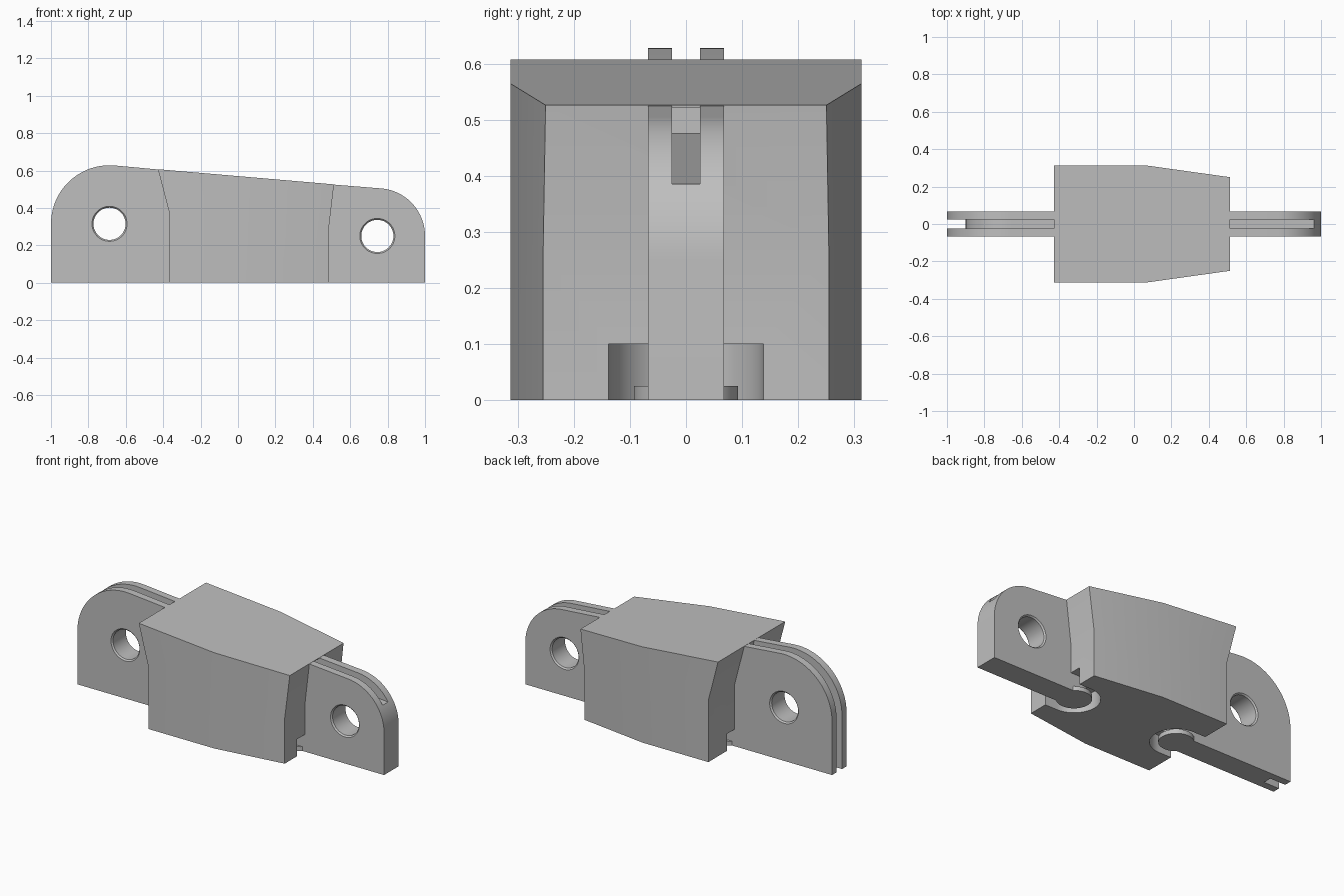
import bpy
import bmesh
from math import cos, sin, radians
from mathutils import Matrix, Vector

cube = bpy.data.objects.get("Cube")
if cube:
    bpy.data.objects.remove(cube, do_unlink=True)

grey = bpy.data.materials.new("plain_grey")
grey.use_nodes = True
GREY = (0.52, 0.52, 0.52, 1)
grey.diffuse_color = GREY
grey.node_tree.nodes["Principled BSDF"].inputs["Base Color"].default_value = GREY

PLATE = 0.068        # half thickness of the lugs
SLOT = 0.025         # half width of the top grooves
SLOPE = 0.086        # fall of the top line
REAR, FRONT = (-0.687, 0.315), (0.745, 0.25)   # hole centres (x, z)


def top(x):
    return 0.57 - SLOPE * x


def arc(centre, r, start, end, n=20):
    angles = [radians(start + (end - start) * i / n) for i in range(n + 1)]
    return [(centre[0] + r * cos(a), centre[1] + r * sin(a)) for a in angles]


def finish(name, bm):
    bmesh.ops.recalc_face_normals(bm, faces=bm.faces)
    mesh = bpy.data.meshes.new(name)
    bm.to_mesh(mesh)
    bm.free()
    mesh.materials.append(grey)
    obj = bpy.data.objects.new(name, mesh)
    bpy.context.collection.objects.link(obj)
    return obj


def extrude(bm, points, a, b, axis="y"):
    """Extrude an outline in xz along y, or in xy along z."""
    def place(u, v, w):
        return (u, w, v) if axis == "y" else (u, v, w)
    face = bm.faces.new([bm.verts.new(place(u, v, a)) for u, v in points])
    geom = bmesh.ops.extrude_face_region(bm, geom=[face])["geom"]
    shift = Vector(place(0, 0, b - a))
    for item in geom:
        if isinstance(item, bmesh.types.BMVert):
            item.co += shift


def prism(name, points, a, b, axis="y"):
    bm = bmesh.new()
    extrude(bm, points, a, b, axis)
    return finish(name, bm)


def hole_cutter(centre):
    """Bore with a small chamfer at both mouths."""
    bm = bmesh.new()
    rings = []
    for y, r in [(-0.1, 0.125), (-0.06, 0.086), (0.06, 0.086), (0.1, 0.125)]:
        rings.append([bm.verts.new((x, y, z)) for x, z in arc(centre, r, 0, 352.5, 47)])
    for lower, upper in zip(rings, rings[1:]):
        for i in range(48):
            j = (i + 1) % 48
            bm.faces.new((lower[i], lower[j], upper[j], upper[i]))
    bm.faces.new(rings[0])
    bm.faces.new(rings[-1])
    return finish("hole_cutter", bm)


def boolean(obj, other, operation="DIFFERENCE"):
    mod = obj.modifiers.new("cut", "BOOLEAN")
    mod.operation = operation
    mod.solver = "EXACT"
    mod.object = other
    bpy.context.view_layer.objects.active = obj
    bpy.ops.object.modifier_apply(modifier=mod.name)
    bpy.data.objects.remove(other, do_unlink=True)


# Centre body: side profile extruded, then tapered towards one end
bm = bmesh.new()
extrude(bm, [(-0.365, 0), (0.483, 0), (0.483, 0.27), (0.513, top(0.513)),
             (-0.428, top(-0.428)), (-0.365, 0.365)], -0.313, 0.313)
bmesh.ops.bisect_plane(bm, geom=bm.verts[:] + bm.edges[:] + bm.faces[:],
                       plane_co=(0.065, 0, 0), plane_no=(1, 0, 0))
for v in bm.verts:
    half = 0.313 - 0.14 * max(0, v.co.x - 0.065)
    v.co.y = half if v.co.y > 0 else -half
body = finish("centre_body", bm)

# U-shaped sockets under both ends of the body
SOCKETS = {1: (0.405, 0), -1: (-0.285, 0)}
for side, centre in SOCKETS.items():
    outline = [(centre[0] + side * (x - centre[0]), y)
               for x, y in arc(centre, 0.138, 90, 270, 32)]
    outline += [(side * 0.7, -0.138), (side * 0.7, 0.138)]
    boolean(body, prism("socket_cutter", outline, -0.1, 0.1, "z"))


def floor(x):
    return 0.385 - SLOPE * (x - 0.96)


# Groove running on into the body at the tapered end
boolean(body, prism("groove_cutter", [(0.7, floor(0.7)), (0.7, 0.522), (-0.09, 0.522),
                                      (-0.09, floor(-0.09))], -SLOT, SLOT))

# Tall lug, with a groove that follows its rim down to the base
x0 = SOCKETS[-1][0]
rear = prism("tall_lug", [(x0, 0), (-1, 0)] + arc(REAR, 0.313, 180, 85)
             + [(x0, top(x0) - 0.002)], -PLATE, PLATE)
boolean(rear, prism("groove_cutter", [(-1.2, -0.1), (-0.9, -0.1)] + arc(REAR, 0.213, 180, 85)
                    + [(-0.2, top(-0.2) - 0.1), (-0.2, 1), (-1.2, 1)], -SLOT, SLOT))
boolean(rear, hole_cutter(REAR))

# Short lug, with a straight groove along its top
x1 = SOCKETS[1][0]
front = prism("short_lug", [(x1, 0), (1, 0)] + arc(FRONT, 0.255, 0, 85)
              + [(x1, top(x1) - 0.002)], -PLATE, PLATE)
boolean(front, prism("groove_cutter", [(0.2, floor(0.2)), (1.2, floor(1.2)),
                                       (1.2, 0.9), (0.2, 0.9)], -SLOT, SLOT))
boolean(front, hole_cutter(FRONT))

# Round pivot foot and post inside each socket
parts = [body, rear, front]
for side, name in ((1, "short"), (-1, "tall")):
    cx = SOCKETS[side][0]
    for label, r, height in (("foot", 0.093, 0.025), ("post", PLATE, 0.11)):
        parts.append(prism(f"{name}_lug_{label}", arc((cx, 0), r, 0, 352.5, 47), 0, height, "z"))

# Smooth the round parts, keeping hard edges
bpy.ops.object.select_all(action="DESELECT")
for obj in parts:
    obj.select_set(True)
bpy.context.view_layer.objects.active = body
bpy.ops.object.shade_smooth_by_angle(angle=radians(25))
